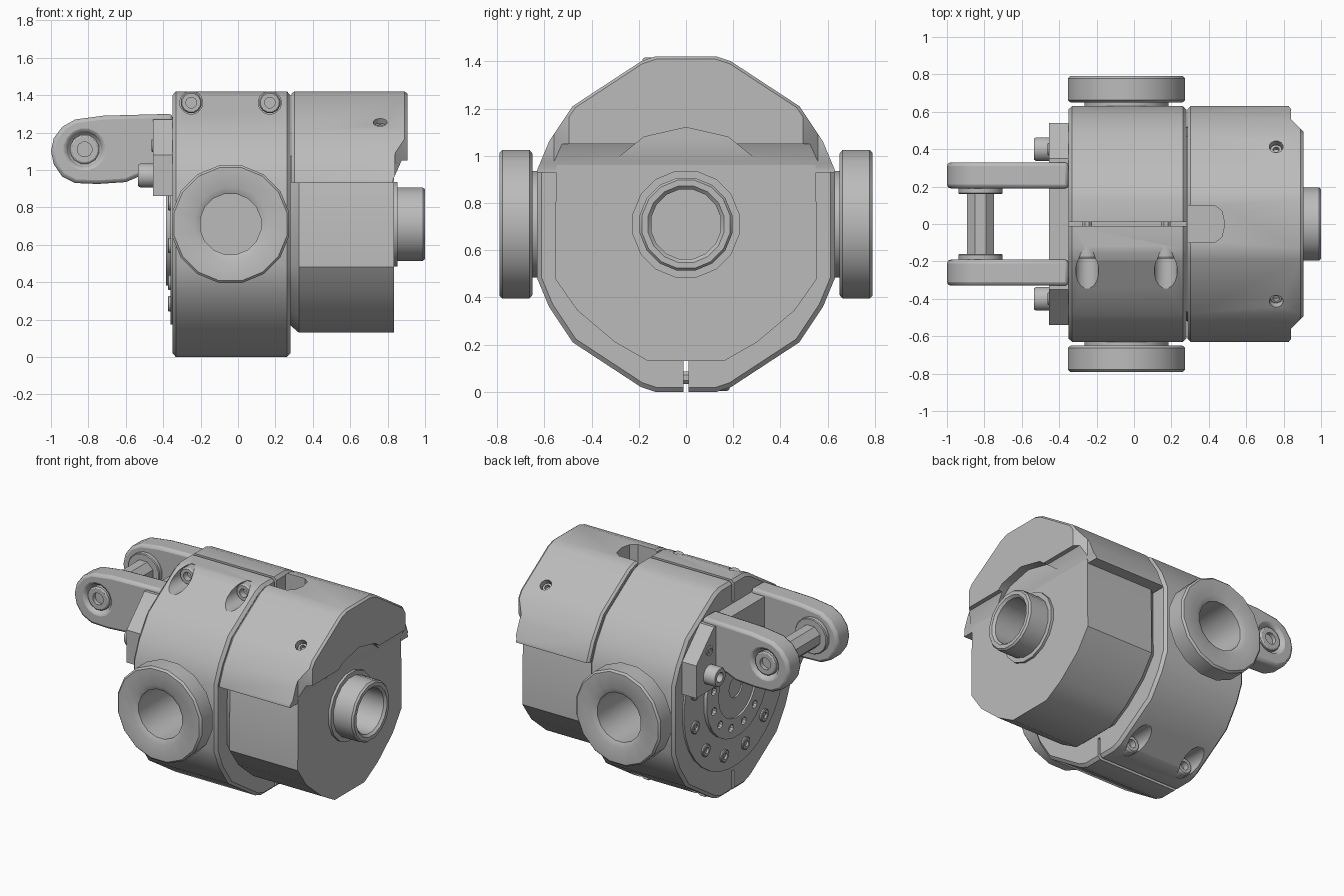
import bpy, bmesh, math
from mathutils import Vector

if "Cube" in bpy.data.objects:
    bpy.data.objects.remove(bpy.data.objects["Cube"])

grey = bpy.data.materials.new("machined grey")
grey.use_nodes = True
COL = (0.5, 0.5, 0.5, 1)
grey.diffuse_color = COL
grey.node_tree.nodes["Principled BSDF"].inputs["Base Color"].default_value = COL

ZC = 0.71  # height of the main axis
parts = []


def loft(name, sections, closed=False, bevel=0, cutter=False):
    """Skin a list of equal-length rings; cap the ends or close into a tube."""
    bm = bmesh.new()
    rings = [[bm.verts.new(p) for p in s] for s in sections]
    n = len(rings[0])
    pairs = list(zip(rings, rings[1:]))
    if closed:
        pairs.append((rings[-1], rings[0]))
    else:
        bm.faces.new(rings[0])
        bm.faces.new(rings[-1])
    for a, b in pairs:
        for i in range(n):
            j = (i + 1) % n
            bm.faces.new((a[i], a[j], b[j], b[i]))
    bmesh.ops.recalc_face_normals(bm, faces=bm.faces)
    if bevel:
        sharp = [e for e in bm.edges if e.calc_face_angle(0) > 0.7]
        bmesh.ops.bevel(bm, geom=sharp, offset=bevel, segments=1, affect='EDGES')
    me = bpy.data.meshes.new(name)
    bm.to_mesh(me)
    bm.free()
    me.materials.append(grey)
    ob = bpy.data.objects.new(name, me)
    bpy.context.collection.objects.link(ob)
    if cutter:
        ob.hide_render = True
    else:
        parts.append(ob)
    return ob


def lathe(name, centre, axis, profile, n=16, **kw):
    """Turn (distance, radius) pairs about an axis."""
    q = Vector(axis).to_track_quat('Z', 'Y')
    c = Vector(centre)
    turn = [math.tau * (i + 0.5) / n for i in range(n)]
    return loft(name, [[c + q @ Vector((r * math.cos(a), r * math.sin(a), t)) for a in turn]
                       for t, r in profile], **kw)


def prism(name, pts, axis, lo, hi, **kw):
    """Extrude a flat outline along a main axis."""
    def place(p, t):
        v = [p[0], p[1]]
        v.insert("xyz".index(axis), t)
        return Vector(v)
    return loft(name, [[place(p, t) for p in pts] for t in (lo, hi)], **kw)


def box(name, x, y, z, **kw):
    return prism(name, [(x[0], y[0]), (x[1], y[0]), (x[1], y[1]), (x[0], y[1])], 'z', *z, **kw)


def chamfered(name, pts, x0, x1, c, zmid):
    """Outline in y,z extruded along x with chamfered ends."""
    def ring(x, s):
        return [Vector((x, y * s, zmid + (z - zmid) * s)) for y, z in pts]
    s = 1 - c / 0.65
    return loft(name, [ring(x0, s), ring(x0 + c, 1), ring(x1 - c, 1), ring(x1, s)])


def cut(target, cutters):
    for c in cutters:
        m = target.modifiers.new("cut", 'BOOLEAN')
        m.object, m.solver = c, 'EXACT'
        bpy.context.view_layer.objects.active = target
        bpy.ops.object.modifier_apply(modifier=m.name)
        bpy.data.objects.remove(c)


def screw(name, centre, axis, r, h):
    """Cap screw head with a hexagon socket."""
    lathe(name, centre, axis, [(0, r), (h * 0.85, r), (h, r * 0.88), (h, r * 0.5), (h * 0.4, r * 0.5)], 12)


def mirror_y(pts):
    return pts + [(-y, z) for y, z in reversed(pts)]


# Clamp collar
upper = [(0.13, 1.42), (0.19, 1.40), (0.48, 1.21), (0.58, 1.06), (0.63, 0.94)]
half = upper + [(y, 2 * ZC - z) for y, z in reversed(upper)]
collar = chamfered("clamp_collar", mirror_y(half), -0.35, 0.28, 0.018, ZC)
cuts = [box("slit", (-0.5, 0.5), (-0.011, 0.011), z, cutter=True) for z in ((1.28, 1.5), (-0.1, 0.14))]
for s in (1, -1):
    cuts.append(lathe("bore", (-0.04, 0, ZC), (0, s, 0), [(0.32, 0.165), (0.8, 0.165)], cutter=True))
    for x in (-0.25, 0.17):
        cuts.append(lathe("pocket", (x, 0, ZC + s * 0.65), (0, -s, 0), [(0.12, 0.062), (0.6, 0.062)], cutter=True))
cut(collar, cuts)
for s, side in ((1, "upper"), (-1, "lower")):
    for x in (-0.25, 0.17):
        screw(side + "_clamp_screw", (x, -s * 0.115, ZC + s * 0.65), (0, -s, 0), 0.058, 0.07)
        lathe(side + "_clamp_shank", (x, 0, ZC + s * 0.65), (0, 1, 0), [(-0.05, 0.028), (0.05, 0.028)], 8)

# Side trunnions
ring = [(0.58, 0.23), (0.65, 0.23), (0.65, 0.305), (0.662, 0.32), (0.778, 0.32), (0.79, 0.308),
        (0.79, 0.2), (0.772, 0.165), (0.58, 0.165)]
for s, side in ((1, "back"), (-1, "front")):
    lathe(side + "_trunnion", (-0.04, 0, ZC), (0, s, 0), ring, closed=True)

# Motor body under the hood
lower = [(0.5, 1.1), (0.55, 0.95), (0.555, 0.48), (0.46, 0.345), (0.3, 0.21), (0.16, 0.13)]
outline = mirror_y(lower)
body = loft("motor_body", [[Vector((x, y * s, ZC + (z - ZC) * s)) for y, z in outline]
                           for x, s in ((0.27, 0.92), (0.285, 0.94), (0.325, 1), (0.835, 1))])
cut(body, [lathe("shaft_bore", (0, 0, ZC), (1, 0, 0), [(0.6, 0.15), (1.1, 0.15)], cutter=True)])

# Output boss
boss = [(0.81, 0.23), (0.852, 0.23), (0.852, 0.2), (0.988, 0.2), (1.0, 0.19), (1.0, 0.165),
        (0.985, 0.15), (0.81, 0.15)]
lathe("output_boss", (0, 0, ZC), (1, 0, 0), boss, closed=True)

# Hood
hood = chamfered("hood", mirror_y(upper + [(0.63, 0.93)]), 0.287, 0.905, 0.015, 0.94)
slot = [(0.2, -0.1), (0.43, -0.1), (0.47, -0.07), (0.485, 0), (0.47, 0.07), (0.43, 0.1), (0.2, 0.1)]
cuts = [prism("end_notch", [(0.83, 0.9), (0.83, 0.95), (0.875, 1.05), (1.1, 1.05), (1.1, 0.9)],
              'y', -0.8, 0.8, cutter=True),
        prism("top_slot", slot, 'z', 1.25, 1.5, cutter=True),
        lathe("boss_relief", (0, 0, ZC), (1, 0, 0), [(0.845, 0.41), (1.1, 0.41)], 14, cutter=True)]
for s in (1, -1):
    cuts.append(prism("corner", [(0.84, s * 0.56), (0.92, s * 0.48), (1.1, s * 0.48), (1.1, s * 0.8),
                                 (0.84, s * 0.8)], 'z', 0.8, 1.6, cutter=True))
    cuts.append(lathe("screw_hole", (0.76, s * 0.41, 1.25), (0, s * 0.55, 0.83),
                      [(-0.07, 0.038), (0.1, 0.038)], 12, cutter=True))
cut(hood, cuts)
for s in (1, -1):
    screw("hood_screw", (0.76, s * 0.376, 1.2), (0, s * 0.55, 0.83), 0.034, 0.04)

# Rear flange and hub with their bolt circles
flange = lathe("rear_flange", (0, 0, ZC), (-1, 0, 0), [(0.3, 0.54), (0.362, 0.54)], 32)
hub = lathe("rear_hub", (0, 0, ZC), (-1, 0, 0),
            [(0.3, 0.33), (0.385, 0.33), (0.385, 0.2), (0.372, 0.2), (0.372, 0.07), (0.34, 0.07)], 24)
hole_cuts = []
for i in range(12):
    a = math.tau * (i + 0.5) / 12
    y, z = math.cos(a), ZC + math.sin(a) * 0.44
    if z < 0.86:
        screw("flange_screw", (-0.35, y * 0.44, z), (-1, 0, 0), 0.042, 0.025)
    hole_cuts.append(lathe("hub_hole", (-0.35, y * 0.26, ZC + math.sin(a) * 0.26), (-1, 0, 0),
                           [(0, 0.026), (0.1, 0.026)], 10, cutter=True))
cut(hub, hole_cuts)

# Clevis plate, arms and pin
plate = mirror_y([(0.2, 1.27), (0.35, 1.27), (0.54, 1.08), (0.54, 0.86), (0.33, 0.86), (0.24, 0.93)])
prism("clevis_plate", plate, 'x', -0.455, -0.345)
arm = [(-0.35, 1.3), (-0.72, 1.29), (-0.87, 1.27), (-0.94, 1.23), (-0.985, 1.17), (-1, 1.1),
       (-0.985, 1.03), (-0.94, 0.965), (-0.87, 0.93), (-0.75, 0.925), (-0.6, 0.935), (-0.53, 0.965), (-0.35, 0.965)]
for s, side in ((1, "back"), (-1, "front")):
    a = prism(side + "_clevis_arm", arm, 'y', *sorted((s * 0.19, s * 0.33)))
    m = a.modifiers.new("soft edge", 'BEVEL')
    m.width, m.segments, m.limit_method = 0.02, 2, 'ANGLE'
    m.angle_limit = math.radians(60)
    cut(a, [lathe("head_recess", (-0.82, 0, 1.11), (0, s, 0), [(0.29, 0.093), (0.4, 0.093)], 16, cutter=True)])
    screw(side + "_pin_head", (-0.82, s * 0.28, 1.11), (0, s, 0), 0.08, 0.045)
    lathe(side + "_pin_washer", (-0.82, 0, 1.11), (0, s, 0), [(0.16, 0.115), (0.165, 0.12), (0.2, 0.12)])
    screw(side + "_plate_bolt", (-0.45, s * 0.4, 0.97), (-1, 0, 0), 0.066, 0.085)
    screw(side + "_upper_plate_screw", (-0.45, s * 0.4, 1.13), (-1, 0, 0), 0.035, 0.012)
lathe("clevis_pin", (-0.82, 0, 1.11), (0, 1, 0), [(-0.2, 0.078), (0.2, 0.078)], 8)

# Smooth the turned surfaces, keep the edges crisp
bpy.ops.object.select_all(action='DESELECT')
for ob in parts:
    ob.select_set(True)
bpy.context.view_layer.objects.active = parts[0]
bpy.ops.object.shade_smooth_by_angle(angle=math.radians(32))
